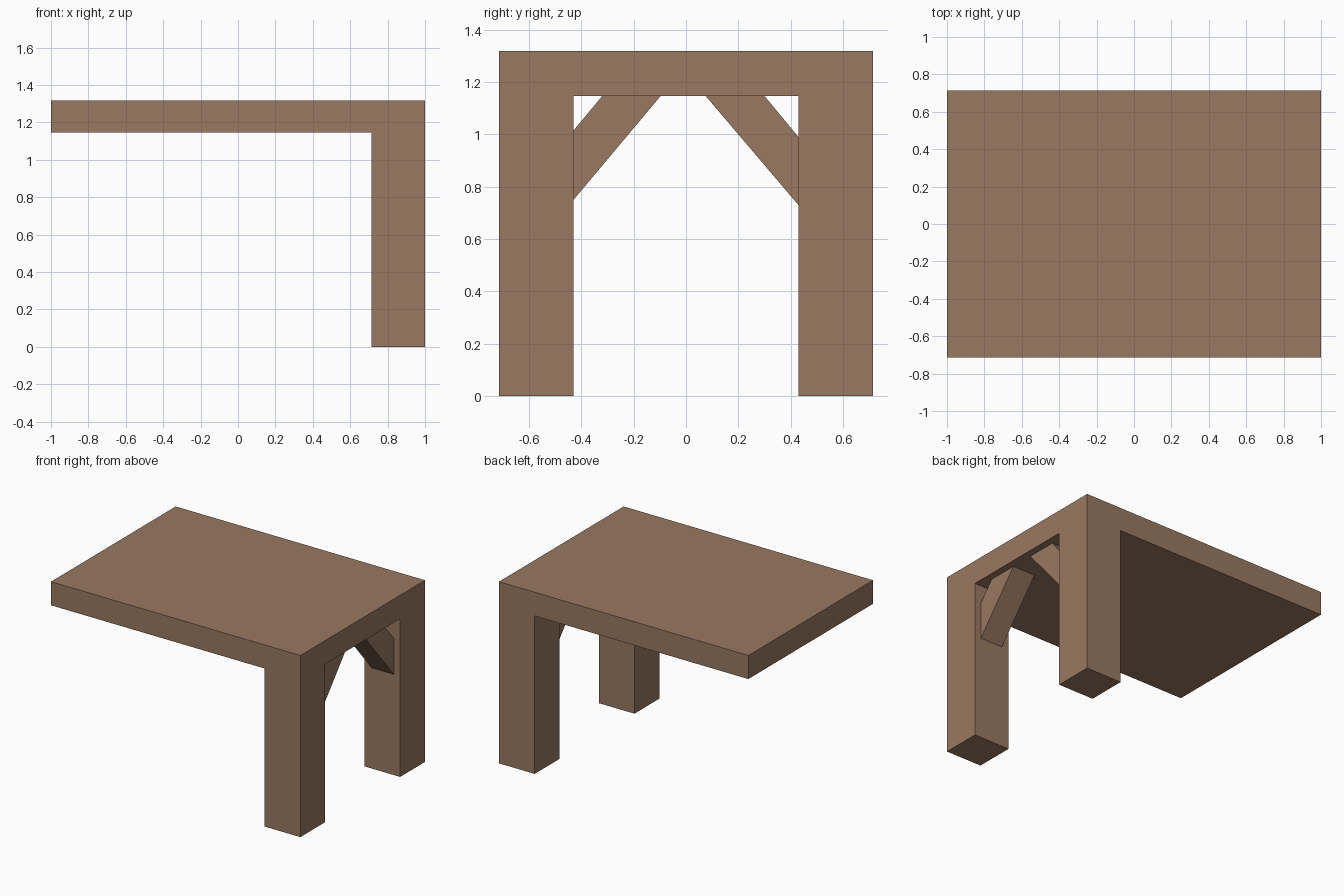
import bpy
import bmesh
from mathutils import Vector

cube = bpy.data.objects.get("Cube")
if cube:
    bpy.data.objects.remove(cube, do_unlink=True)

wood = bpy.data.materials.new("brown_wood")
wood.use_nodes = True
colour = (0.32, 0.19, 0.12, 1)
wood.diffuse_color = colour
wood.node_tree.nodes["Principled BSDF"].inputs["Base Color"].default_value = colour


def prism(name, profile, x0, x1):
    """Extrude a (y, z) profile along x from x0 to x1."""
    bm = bmesh.new()
    face = bm.faces.new([bm.verts.new((x0, y, z)) for y, z in profile])
    result = bmesh.ops.extrude_face_region(bm, geom=[face])
    moved = [v for v in result["geom"] if isinstance(v, bmesh.types.BMVert)]
    bmesh.ops.translate(bm, verts=moved, vec=Vector((x1 - x0, 0, 0)))
    bmesh.ops.recalc_face_normals(bm, faces=bm.faces)
    mesh = bpy.data.meshes.new(name)
    bm.to_mesh(mesh)
    bm.free()
    mesh.materials.append(wood)
    obj = bpy.data.objects.new(name, mesh)
    bpy.context.collection.objects.link(obj)


def box(name, x0, x1, y0, y1, z0, z1):
    prism(name, [(y0, z0), (y1, z0), (y1, z1), (y0, z1)], x0, x1)


HALF_DEPTH = 0.714
INNER = 0.429
UNDERSIDE = 1.146
TOP = 1.317

# Roof slab
box("roof_slab", -1, 1, -HALF_DEPTH, HALF_DEPTH, UNDERSIDE, TOP)

# Posts at the left end
box("front_post", 0.714, 1, -HALF_DEPTH, -INNER, 0, UNDERSIDE)
box("back_post", 0.714, 1, INNER, HALF_DEPTH, 0, UNDERSIDE)

# Diagonal braces between posts and slab: heights on the post, reaches on the slab
for name, side, low, high, near, far in (
    ("front_brace", -1, 0.75, 1.015, 0.32, 0.097),
    ("back_brace", 1, 0.73, 0.99, 0.30, 0.075),
):
    prism(name, [(side * INNER, low), (side * INNER, high),
                 (side * near, UNDERSIDE), (side * far, UNDERSIDE)], 0.77, 0.95)
